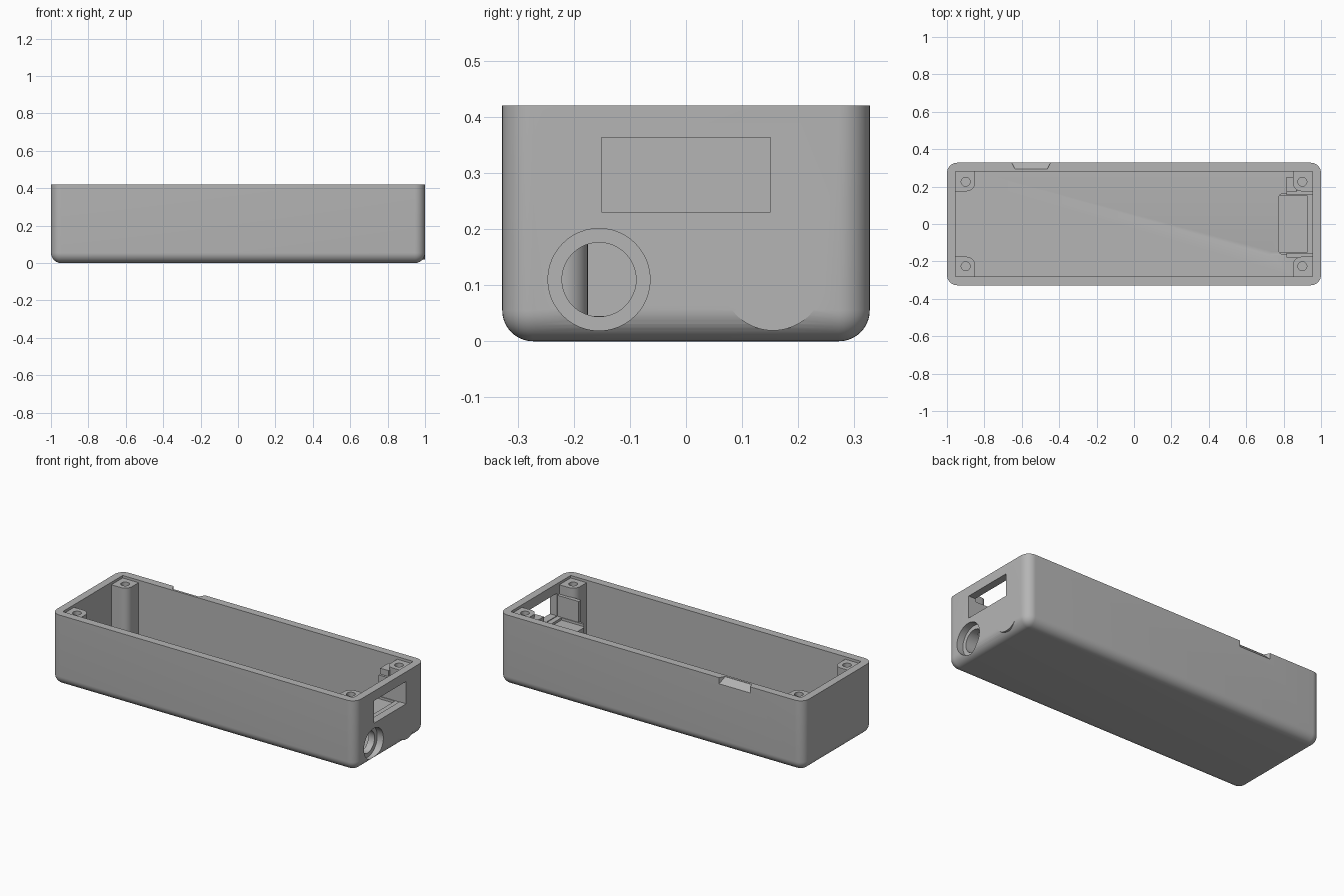
import bpy, bmesh, math
from mathutils import Matrix, Vector

if "Cube" in bpy.data.objects:
    bpy.data.objects.remove(bpy.data.objects["Cube"], do_unlink=True)

grey = bpy.data.materials.new("plain_grey")
grey.use_nodes = True
colour = (0.46, 0.46, 0.46, 1)
grey.diffuse_color = colour
grey.node_tree.nodes["Principled BSDF"].inputs["Base Color"].default_value = colour

LENGTH, WIDTH, HEIGHT = 2.0, 0.655, 0.42
IN_X, IN_Y, FLOOR = 0.955, 0.281, 0.045
BOSS_TOP = 0.405


def finish(name, bm):
    bmesh.ops.recalc_face_normals(bm, faces=bm.faces)
    mesh = bpy.data.meshes.new(name)
    bm.to_mesh(mesh)
    bm.free()
    mesh.materials.append(grey)
    obj = bpy.data.objects.new(name, mesh)
    bpy.context.collection.objects.link(obj)
    return obj


def box(name, x, y, z, rounded=None, radius=0, segments=8):
    """Box from ranges; rounded(edge midpoint, direction) picks bevelled edges."""
    bm = bmesh.new()
    bmesh.ops.create_cube(bm, size=1)
    for v in bm.verts:
        v.co = Vector([(r[0] + r[1]) / 2 + c * abs(r[1] - r[0])
                       for r, c in zip((x, y, z), v.co)])
    if rounded:
        edges = [e for e in bm.edges
                 if rounded((e.verts[0].co + e.verts[1].co) / 2,
                            (e.verts[1].co - e.verts[0].co).normalized())]
        bmesh.ops.bevel(bm, geom=edges, offset=radius, segments=segments,
                        profile=0.5, affect='EDGES')
    return finish(name, bm)


def cylinder(name, centre, radius, depth, axis='Z', sides=48):
    bm = bmesh.new()
    turn = Matrix.Rotation(math.pi / 2, 4, 'Y') if axis == 'X' else Matrix()
    bmesh.ops.create_cone(bm, cap_ends=True, segments=sides, radius1=radius,
                          radius2=radius, depth=depth,
                          matrix=Matrix.Translation(centre) @ turn)
    return finish(name, bm)


def combine(target, tool, operation):
    mod = target.modifiers.new("combine", 'BOOLEAN')
    mod.operation, mod.solver, mod.object = operation, 'EXACT', tool
    bpy.context.view_layer.objects.active = target
    bpy.ops.object.modifier_apply(modifier=mod.name)
    bpy.data.objects.remove(tool, do_unlink=True)


def add(tool):
    combine(body, tool, 'UNION')


def cut(tool):
    combine(body, tool, 'DIFFERENCE')


# Outer shell with rounded uprights and bottom, hollowed out
body = box("enclosure_body", (-LENGTH / 2, LENGTH / 2), (-WIDTH / 2, WIDTH / 2), (0, HEIGHT),
           lambda m, d: abs(d.z) > 0.9 or m.z < 0.01, 0.055, 10)
# Round connector pads fill out the bottom rounding on the end wall
for y in (-0.155, 0.155):
    add(cylinder("connector_pad", (0.97, y, 0.11), 0.091, 0.06, 'X'))
cut(box("cavity", (-IN_X, IN_X), (-IN_Y, IN_Y), (FLOOR, 0.6)))

# Four corner screw bosses with a rounded inner corner
for sx in (-1, 1):
    for sy in (-1, 1):
        add(box("screw_boss", sorted((sx * 0.85, sx * 0.97)), sorted((sy * 0.175, sy * 0.295)),
                (0.03, BOSS_TOP),
                lambda m, d: abs(d.z) > 0.9 and abs(m.x) < 0.9 and abs(m.y) < 0.2, 0.045))
        cut(cylinder("screw_hole", (sx * 0.9, sy * 0.226, 0.35), 0.024, 0.3, sides=24))

# Shelf, cheeks and small rib behind the rectangular opening
add(box("connector_shelf", (0.77, 0.97), (-0.165, 0.165), (0.18, 0.226),
        lambda m, d: abs(d.z) > 0.9 and m.x < 0.8, 0.03, 4))
cut(box("shelf_recess", (0.74, 0.925), (-0.152, 0.152), (0.212, 0.26)))
for sy in (-1, 1):
    add(box("shelf_cheek", (0.815, 0.97), sorted((sy * 0.156, sy * 0.18)), (0.19, 0.35)))
add(box("side_rib", (0.815, 0.87), (0.17, 0.25), (0.19, 0.385)))
cut(box("rectangular_opening", (0.94, 1.1), (-0.151, 0.151), (0.23, 0.363)))

# Counterbored round opening
add(cylinder("opening_collar", (0.945, -0.155, 0.11), 0.1, 0.05, 'X'))
cut(cylinder("round_opening", (0.9, -0.155, 0.11), 0.066, 0.34, 'X'))
cut(cylinder("counterbore", (1.01, -0.155, 0.11), 0.091, 0.1, 'X'))

# Sloped pry notch in the back rim
bm = bmesh.new()
lower, upper = [], []
for x, y, in ((-0.665, 0.35), (-0.636, 0.295), (-0.464, 0.295), (-0.435, 0.35)):
    lower.append(bm.verts.new((x, y, 0.418 if y < 0.3 else 0.36)))
    upper.append(bm.verts.new((x, y, 0.5)))
bm.faces.new(lower)
bm.faces.new(upper)
for i in range(4):
    j = (i + 1) % 4
    bm.faces.new((lower[i], lower[j], upper[j], upper[i]))
cut(finish("pry_notch", bm))

# Smooth the round surfaces and keep the edges crisp
bpy.ops.object.select_all(action='DESELECT')
body.select_set(True)
bpy.context.view_layer.objects.active = body
bpy.ops.object.shade_smooth_by_angle(angle=math.radians(30))
